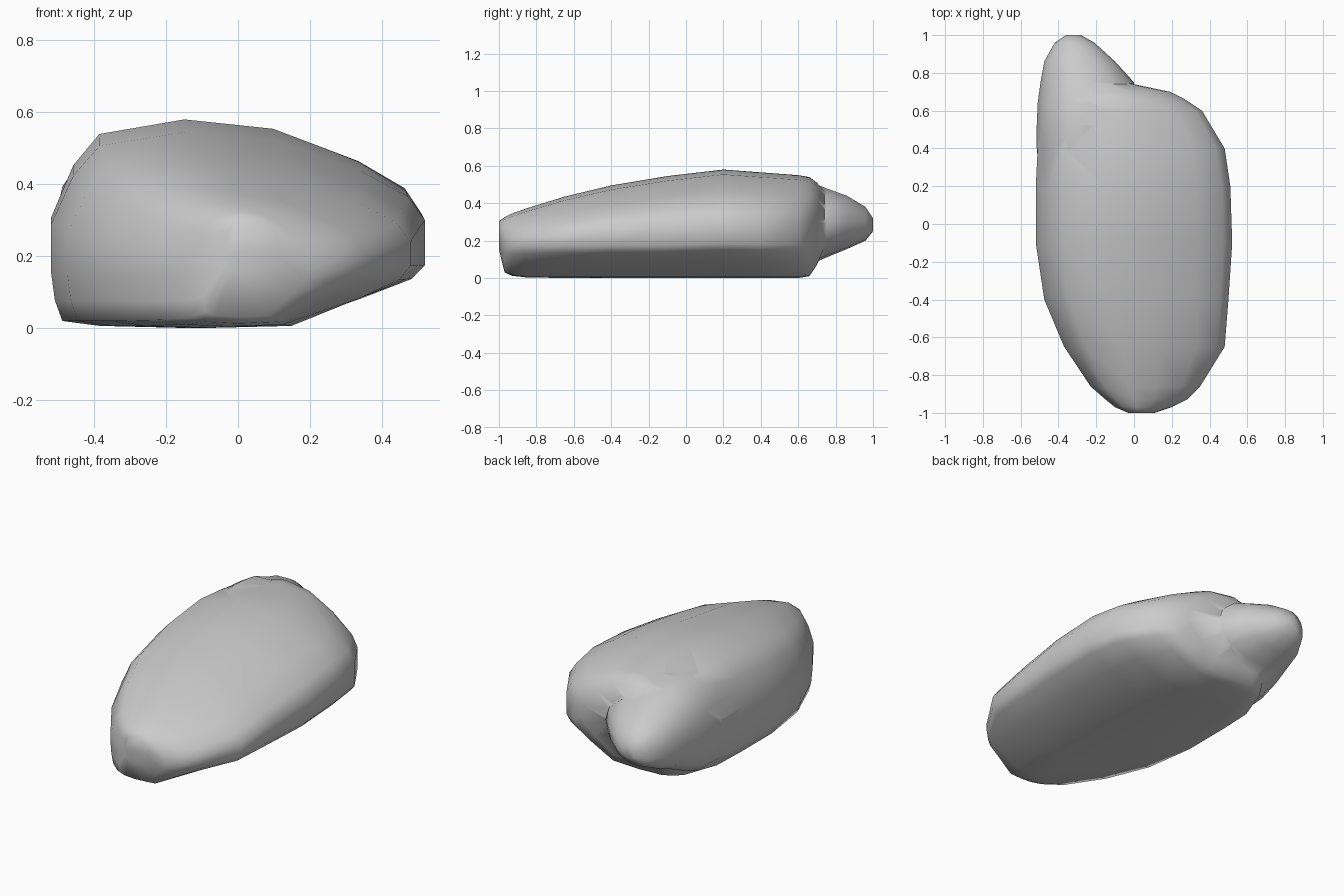
import bpy, bmesh

if "Cube" in bpy.data.objects:
    bpy.data.objects.remove(bpy.data.objects["Cube"])

# Normalised cross-section outlines (u across, v up)
BODY = [(0, .28), (.01, .14), (.03, .035), (.13, .01), (.35, 0), (.61, .01), (.83, .15), (.965, .25),
        (1, .32), (1, .55), (.955, .67), (.83, .80), (.6, .955), (.36, 1), (.13, .93), (.06, .78), (0, .53)]
KNOB = [(0, .28), (.03, .12), (.13, .02), (.35, 0), (.6, .03), (.85, .15), (.97, .32), (1, .5),
        (.95, .72), (.78, .9), (.55, 1), (.33, .99), (.16, .88), (.05, .72), (0, .5)]


def loft(name, outline, stations, level=False):
    """Skin the outline through stations of (y, left, right, bottom, top).
    level keeps the lower flank at a nearly constant height."""
    bm = bmesh.new()
    rings = []
    for y, xl, xr, zb, zt in stations:
        h = zt - zb
        low = min(1.4 * h, max(h, .54)) if level else h
        rings.append([bm.verts.new((xl + u * (xr - xl), y, zb + v * (low if v < .4 else h)))
                      for u, v in outline])
    n = len(outline)
    for a, b in zip(rings, rings[1:]):
        for i in range(n):
            j = (i + 1) % n
            bm.faces.new((a[i], a[j], b[j], b[i]))
    bm.faces.new(rings[0])
    bm.faces.new(rings[-1])
    bmesh.ops.recalc_face_normals(bm, faces=bm.faces)
    mesh = bpy.data.meshes.new(name)
    bm.to_mesh(mesh)
    bm.free()
    obj = bpy.data.objects.new(name, mesh)
    bpy.context.collection.objects.link(obj)
    return obj


# Main boulder, tapering to the front
rock = loft("rock_body", BODY, [
    (-1.00, -.03, .11, .15, .305), (-.97, -.10, .20, .03, .325),
    (-.93, -.15, .28, .012, .345), (-.86, -.23, .35, .004, .37),
    (-.65, -.37, .48, 0, .435), (-.40, -.475, .50, 0, .495),
    (-.10, -.52, .52, 0, .545), (.20, -.52, .51, 0, .58),
    (.40, -.51, .48, 0, .565), (.60, -.43, .36, 0, .55),
    (.66, -.39, .27, .01, .54), (.70, -.33, .19, .07, .51),
    (.74, -.25, .0, .16, .46)], level=True)

# Lump at the back left, flush with the left flank
knob = loft("rock_back_lump", KNOB, [
    (.15, -.49, -.02, .03, .52), (.40, -.515, .0, .005, .54),
    (.52, -.515, .01, .015, .54), (.64, -.51, .01, .06, .525),
    (.75, -.495, .0, .11, .48), (.86, -.475, -.10, .155, .44),
    (.96, -.42, -.21, .20, .38), (1.00, -.36, -.28, .25, .32)])

# Fuse the lump into the boulder
mod = rock.modifiers.new("fuse", 'BOOLEAN')
mod.operation = 'UNION'
mod.solver = 'EXACT'
mod.object = knob
bpy.context.view_layer.objects.active = rock
rock.select_set(True)
bpy.ops.object.modifier_apply(modifier=mod.name)
bpy.data.objects.remove(knob)
bpy.ops.object.shade_smooth_by_angle(angle=1.3)
